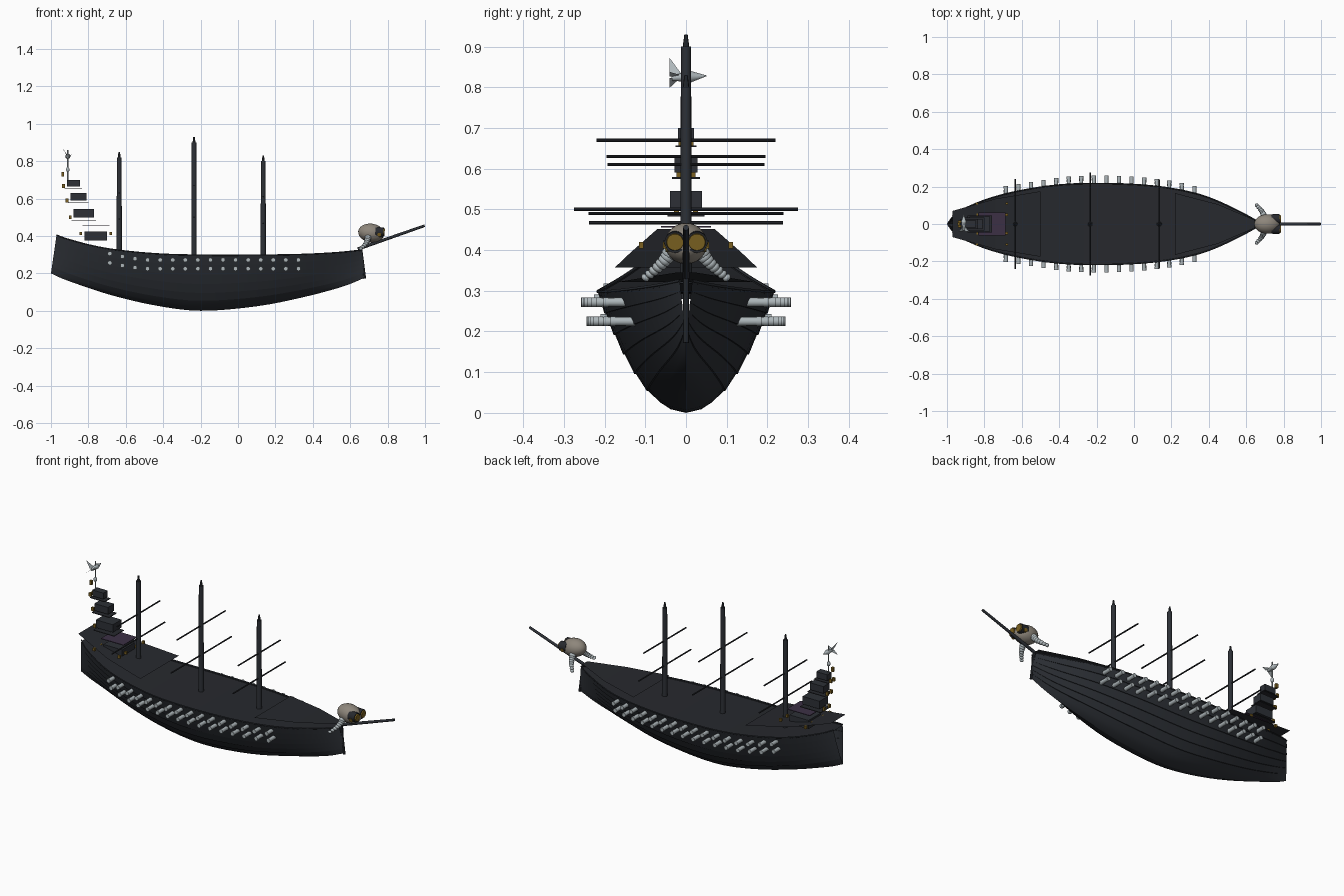
import bpy, bmesh, math
from mathutils import Vector

if "Cube" in bpy.data.objects:
    bpy.data.objects.remove(bpy.data.objects["Cube"])


def mat(name, rgb):
    m = bpy.data.materials.new(name)
    m.diffuse_color = (*rgb, 1)
    m.use_nodes = True
    m.node_tree.nodes["Principled BSDF"].inputs["Base Color"].default_value = m.diffuse_color
    return m


DARK = mat("dark_wood", (0.026, 0.03, 0.037))
DECK = mat("deck_wood", (0.02, 0.022, 0.027))
STEEL = mat("pale_steel", (0.42, 0.47, 0.49))
BONE = mat("bone", (0.27, 0.24, 0.2))
GOLD = mat("gold", (0.2, 0.12, 0.015))
PLUM = mat("plum_roof", (0.045, 0.03, 0.06))


def mesh_obj(name, verts, faces, m, smooth=None):
    me = bpy.data.meshes.new(name)
    me.from_pydata(verts, [], faces)
    o = bpy.data.objects.new(name, me)
    bpy.context.collection.objects.link(o)
    return finish(o, name, m, smooth)


def finish(o, name, m, smooth=None):
    o.name = name
    o.data.materials.append(m)
    if smooth:
        bpy.ops.object.select_all(action='DESELECT')
        o.select_set(True)
        bpy.context.view_layer.objects.active = o
        bpy.ops.object.shade_smooth_by_angle(angle=math.radians(smooth))
    return o


def rod(name, a, b, r1, r2, m, n=12):
    a, b = Vector(a), Vector(b)
    d = b - a
    bpy.ops.mesh.primitive_cone_add(vertices=n, radius1=r1, radius2=r2, depth=d.length, location=(a + b) / 2,
                                    rotation=d.to_track_quat('Z', 'Y').to_euler())
    return finish(bpy.context.object, name, m, 40)


def box(name, c, size, m, rot=(0, 0, 0)):
    bpy.ops.mesh.primitive_cube_add(size=1, location=c, rotation=rot)
    o = bpy.context.object
    o.scale = size
    return finish(o, name, m)


def ball(name, c, r, m, seg=16, rot=(0, 0, 0)):
    bpy.ops.mesh.primitive_uv_sphere_add(segments=seg, ring_count=seg // 2, radius=1, location=c, rotation=rot)
    o = bpy.context.object
    o.scale = r
    return finish(o, name, m, 60)


# Hull stations: x, half width at rail, rail height, keel height
ST = [Vector(v) for v in [
    (-.985, .042, .405, .20), (-.9, .09, .378, .16), (-.7, .158, .333, .09), (-.45, .204, .306, .03),
    (-.2, .217, .298, 0), (.1, .204, .298, .024), (.35, .158, .302, .073), (.55, .076, .313, .127),
    (.67, .015, .325, .178)] for v in [(*v,)]]
N = 4
stations = []
for i in range(len(ST) - 1):
    p0, p1, p2, p3 = ST[max(i - 1, 0)], ST[i], ST[i + 1], ST[min(i + 2, len(ST) - 1)]
    for j in range(N + (i == len(ST) - 2)):
        t = j / N
        stations.append(.5 * (2 * p1 + (p2 - p0) * t + (2 * p0 - 5 * p1 + 4 * p2 - p3) * t * t
                              + (3 * p1 - p0 - 3 * p2 + p3) * t ** 3))


def station(x):
    for a, b in zip(stations, stations[1:]):
        if a[0] <= x <= b[0]:
            return a.lerp(b, (x - a[0]) / (b[0] - a[0]))
    return stations[-1]


def half_width(s, w, x):
    return w * s ** (.5 + .5 * abs((x + .2) / .87) ** 3)


def rake(x, s):
    # stern and bow ends lean inward toward the rail
    return x + (s - .5) * (.03 * max(0, (-x - .8) / .185) - .02 * max(0, (x - .5) / .17))


# Overlapping strakes: each lower edge stands slightly proud
LEVELS = [(0, 0), (.03, 0), (.09, 0), (.18, 0), (.18, .004), (.32, 0), (.32, .004), (.48, 0), (.48, .004),
          (.64, 0), (.64, .004), (.82, 0), (.82, .004), (1, 0)]
half = [(s, e, 1) for s, e in LEVELS]
ring = [(s, e, -1) for s, e in reversed(LEVELS)] + half[1:]
verts, faces = [], []
for x, w, t, k in stations:
    for s, e, side in ring:
        y = half_width(s, w, x) + e * min(1, w / .1)
        verts.append((rake(x, s), side * y, k + (t - k) * s))
n = len(ring)
for i in range(len(stations) - 1):
    for j in range(n - 1):
        a = i * n + j
        faces.append((a, a + 1, a + n + 1, a + n))
mesh_obj("hull", verts, faces, DARK, 25)


# Decks: strips flat across the ship
def strip(name, rows, m):
    v = [(x, s * w, z) for x, w, z in rows for s in (-1, 1)]
    return mesh_obj(name, v, [(2 * i, 2 * i + 2, 2 * i + 3, 2 * i + 1) for i in range(len(rows) - 1)], m)


strip("main_deck", [(rake(x, 1), w * .99, t - .006) for x, w, t, k in stations], DECK)
strip("stern_deck", [(-.5, .175, .357), (-.74, .135, .395), (-.97, .07, .452)], DECK)
strip("fore_deck", [(.22, .165, .322), (.45, .105, .332), (.645, .022, .345)], DECK)

# Rails along the hull edge
for side in (-1, 1):
    cu = bpy.data.curves.new("rail", 'CURVE')
    cu.dimensions = '3D'
    cu.bevel_depth = .0035
    cu.bevel_resolution = 1
    sp = cu.splines.new('POLY')
    sp.points.add(len(stations) - 1)
    for p, (x, w, t, k) in zip(sp.points, stations):
        p.co = (rake(x, 1), side * w, t, 1)
    o = bpy.data.objects.new("rail", cu)
    bpy.context.collection.objects.link(o)
    cu.materials.append(DARK)

# Stem post and bowsprit
rod("stem_post", (.657, 0, .335), (.678, 0, .172), .007, .007, DARK, 8)
rod("bowsprit", (.64, 0, .33), (.998, 0, .455), .009, .007, DARK)

# Masts with top spikes and yards: x, top, (height, half length)
for x, top, yards in [(-.635, .85, ((.63, .195), (.49, .24))), (-.235, .93, ((.67, .22), (.50, .275))),
                      (.135, .83, ((.61, .193), (.467, .238)))]:
    rod("mast", (x, 0, .28), (x, 0, top - .03), .0145, .0125, DARK)
    rod("mast_spike", (x, 0, top - .03), (x, 0, top), .008, .004, DARK, 8)
    for z, h in yards:
        rod("yard", (x, -h, z), (x, h, z), .004, .004, DECK, 8)

# Two rows of cannons on each side
for i in range(16):
    x = -.685 + i * .0672
    lift = max(0, 3 - i) ** 1.5
    w, t, k = station(x)[1:]
    for z in (.272 + lift * .0065, .225 + lift * .006):
        y = half_width((z - k) / (t - k), w, x)
        tip = y + (.05 if z > .25 else .055)
        for side in (-1, 1):
            rod("cannon", (x, side * (y - .03), z), (x, side * tip, z), .0115, .0105, STEEL, 10)
            rod("cannon_muzzle", (x, side * (tip - .012), z), (x, side * (tip + .001), z), .012, .012, STEEL, 10)

# Stern tower: x centre, length, half width, bottom, top, floor plate height
TIERS = [(-.76, .12, .055, .375, .425, .457), (-.825, .108, .039, .50, .545, .484),
         (-.853, .086, .028, .59, .63, .577), (-.88, .07, .02, .665, .70, .655)]
for i, (x, l, h, z0, z1, zp) in enumerate(TIERS):
    box("tower_room", (x, 0, (z0 + z1) / 2), (l, 2 * h, z1 - z0), DARK)
    pl, ph = l / 2 + .012, h + .006
    box("tower_floor", (x, 0, zp), (2 * pl, 2 * ph, .004), PLUM if i == 0 else DECK)
    if i:
        # small lantern at the back of each tier
        for side in (-1, 1):
            box("lantern", (x - l / 2 - .018, side * h * .6, z0 + (.0 if i < 3 else .002)), (.014, .012, .02), GOLD)
box("top_lantern", (-.937, 0, .73), (.014, .014, .024), GOLD)
for x in (-.84, -.68):
    for y in (-.11, -.05, .05, .11):
        box("deck_lantern", (x, y, .412), (.014, .012, .016), GOLD)

# Weather vane
rod("vane_pole", (-.91, 0, .70), (-.91, 0, .86), .003, .003, STEEL, 8)
ball("vane_knob", (-.91, 0, .755), (.01, .01, .014), STEEL, 10)
rod("vane_nose", (-.91, .012, .826), (-.91, .05, .828), .014, .001, STEEL)
rod("vane_body", (-.91, .012, .826), (-.91, -.035, .822), .014, .006, STEEL)
for dx, dz in ((-.03, .045), (.03, .01), (-.03, -.03)):
    p = [(-.91, -.008, .828), (-.91 + dx, -.041, .828 + dz), (-.91 + dx * .2, -.041, .825 + dz * .1)]
    mesh_obj("vane_fin", p, [(0, 1, 2)], STEEL)

# Figurehead skull with goggle eyes and segmented arms
ball("skull", (.712, 0, .416), (.07, .052, .05), BONE, 24, (0, math.radians(8), 0))
for side in (-1, 1):
    rod("eye_rim", (.735, side * .025, .421), (.778, side * .027, .419), .027, .026, DECK, 20)
    rod("eye_lens", (.77, side * .027, .42), (.784, side * .027, .419), .023, .02, GOLD, 20)
    rod("cheek_disc", (.755, side * .042, .408), (.755, side * .052, .406), .011, .011, GOLD, 12)
    for i in range(8):
        f = i / 7
        c = (.695 - .04 * f + .01 * math.sin(f * 3), side * (.042 + .058 * f ** 1.3), .39 - .058 * f)
        r = .019 - .008 * f
        ball("arm_segment", c, (r, r, r * .75), STEEL, 10, (side * .7, 0, 0))
